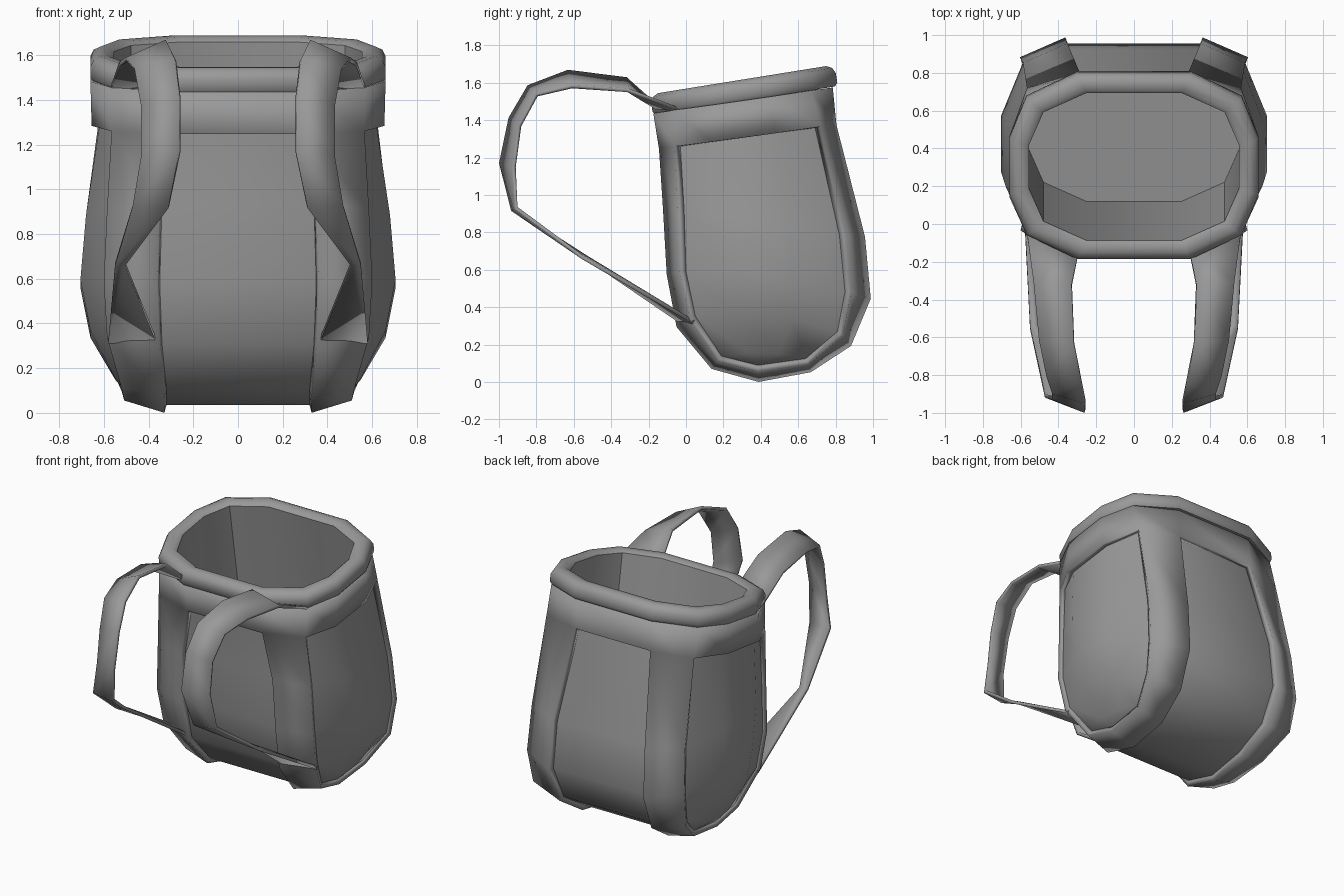
import bpy
import bmesh
from math import radians
from mathutils import Vector

default_cube = bpy.data.objects.get("Cube")
if default_cube:
    bpy.data.objects.remove(default_cube, do_unlink=True)

# Single cloth colour
cloth = bpy.data.materials.new("grey cloth")
cloth.use_nodes = True
cloth.diffuse_color = (0.32, 0.32, 0.32, 1)
cloth.node_tree.nodes["Principled BSDF"].inputs["Base Color"].default_value = cloth.diffuse_color


def finish(name, bm, angle=40):
    """Turn a bmesh into a named object with smooth shading and sharp folds."""
    mesh = bpy.data.meshes.new(name)
    bm.to_mesh(mesh)
    bm.free()
    mesh.materials.append(cloth)
    obj = bpy.data.objects.new(name, mesh)
    bpy.context.collection.objects.link(obj)
    bpy.ops.object.select_all(action="DESELECT")
    bpy.context.view_layer.objects.active = obj
    obj.select_set(True)
    bpy.ops.object.shade_smooth_by_angle(angle=radians(angle))
    return obj


def thicken(obj, thickness, offset):
    solid = obj.modifiers.new("thickness", "SOLIDIFY")
    solid.thickness = thickness
    solid.offset = offset
    solid.use_even_offset = True


def mirrored_ring(half):
    """Close a half ring, given front to back on +x, with its -x mirror."""
    return half + [(-x, y, z) for x, y, z in reversed(half)]


def loft(bm, rings):
    """Bridge rings with quads and return the faces as rows of columns."""
    rows = [[bm.verts.new(p) for p in ring] for ring in rings]
    count = len(rows[0])
    faces = []
    for low, high in zip(rows, rows[1:]):
        faces.append([bm.faces.new((low[i], low[(i + 1) % count],
                                    high[(i + 1) % count], high[i]))
                      for i in range(count)])
    return rows, faces


# Body levels, top to bottom: panel, corner and side positions
LEVELS = [
    # front y z, back y z, panel x, corner x, corner y's, side x, side y's, corner lift, side lift
    (-.14, 1.44, .75, 1.57, .28, .54, -.03, .64, .625, .15, .45, 0, 0),
    (-.11, 1.25, .77, 1.37, .28, .545, -.03, .69, .62, .14, .47, 0, 0),
    (-.09, .93, .925, .77, .34, .575, -.01, .82, .68, .2, .55, 0, 0),
    (-.07, .58, .955, .45, .35, .59, 0, .85, .705, .28, .57, .02, .06),
    (-.02, .31, .855, .215, .34, .575, .05, .81, .66, .28, .57, .05, .09),
    (.155, .1, .655, .085, .32, .51, .19, .64, .55, .33, .5, .04, .06),
]


def body_ring(level):
    yf, zf, yb, zb, xp, xc, cf, cb, xs, sf, sb, lift_c, lift_s = level

    def height(y):
        return zf + (y - yf) / (yb - yf) * (zb - zf)

    return mirrored_ring([
        (xp, yf, zf),
        (xc, cf, height(cf) + lift_c),
        (xs, sf, height(sf) + lift_s),
        (xs, sb, height(sb) + lift_s),
        (xc, cb, height(cb) + lift_c),
        (xp, yb, zb),
    ])


PANEL, BAND, CAP = range(3)


def body_mesh(unwanted):
    """Build the closed bag, then drop the unwanted kinds of face."""
    bm = bmesh.new()
    kind = bm.faces.layers.int.new("kind")
    panel, corner = (.32, .39, .035), (.5, .385, .09)
    keel = mirrored_ring([panel] + [corner] * 4 + [panel])
    rows, faces = loft(bm, [body_ring(level) for level in LEVELS] + [keel])
    bm.faces.new(rows[0])[kind] = CAP
    # Bands cover the collar and the four corner columns
    for r, row in enumerate(faces):
        for c, face in enumerate(row):
            face[kind] = BAND if r == 0 or c in (0, 4, 6, 10) else PANEL
    bmesh.ops.remove_doubles(bm, verts=bm.verts, dist=.0005)
    bmesh.ops.recalc_face_normals(bm, faces=bm.faces)
    bmesh.ops.delete(bm, geom=[f for f in bm.faces if f[kind] in unwanted], context="FACES")
    bm.faces.layers.int.remove(kind)
    return bm


# Bag panels, and the raised bands around them
finish("bag_body", body_mesh({CAP}))
bands = finish("raised_bands", body_mesh({CAP, PANEL}))
thicken(bands, .035, 1)

# Rolled rim and deep inner lining, along a tilted axis
centre = Vector((0, .3, 1.617))
across = Vector((0, 1, .161)).normalized()
up = Vector((0, -across.z, across.y))


def rim_ring(inset, height):
    half = []
    for x, u in ((.3, -.5), (.57, -.37), (.66, -.15), (.66, .15), (.57, .37), (.3, .5)):
        p = centre + across * u * (1 - inset / .5) + up * height
        half.append((x * (1 - inset / .66), p.y, p.z))
    return mirrored_ring(half)


RIM = [(.06, -.11), (.015, -.115), (0, -.095), (0, -.045), (.015, -.015),
       (.045, 0), (.085, -.003), (.105, -.02), (.105, -1.32)]
bm = bmesh.new()
rows, faces = loft(bm, [rim_ring(*step) for step in RIM])
bm.faces.new(rows[-1])
bmesh.ops.recalc_face_normals(bm, faces=bm.faces)
# Lining normals must point into the opening
if faces[-1][5].normal.y > 0:
    bmesh.ops.reverse_faces(bm, faces=bm.faces)
finish("rim_and_lining", bm)

# Shoulder straps: inner and outer edge of a ribbon that twists at its waist
INNER_EDGE = [(.29, -.13, 1.45), (.33, -.32, 1.62), (.32, -.63, 1.66), (.28, -.84, 1.58),
              (.26, -.94, 1.41), (.26, -.99, 1.17), (.31, -.925, .92),
              (.505, -.53, .665), (.36, -.01, .31)]
OUTER_EDGE = [(.57, -.02, 1.45), (.53, -.31, 1.56), (.5, -.61, 1.58), (.46, -.8, 1.535),
              (.43, -.89, 1.37), (.43, -.92, 1.15), (.47, -.91, .93),
              (.55, -.55, .665), (.58, .04, .32)]
for side, name in ((1, "left_strap"), (-1, "right_strap")):
    bm = bmesh.new()
    edges = [[bm.verts.new((side * x, y, z)) for x, y, z in edge]
             for edge in (INNER_EDGE, OUTER_EDGE)]
    pairs = list(zip(*edges))
    for (a, b), (c, d) in zip(pairs, pairs[1:]):
        bm.faces.new((a, b, d, c))
    bmesh.ops.recalc_face_normals(bm, faces=bm.faces)
    strap = finish(name, bm, 25)
    thicken(strap, .02, 0)
